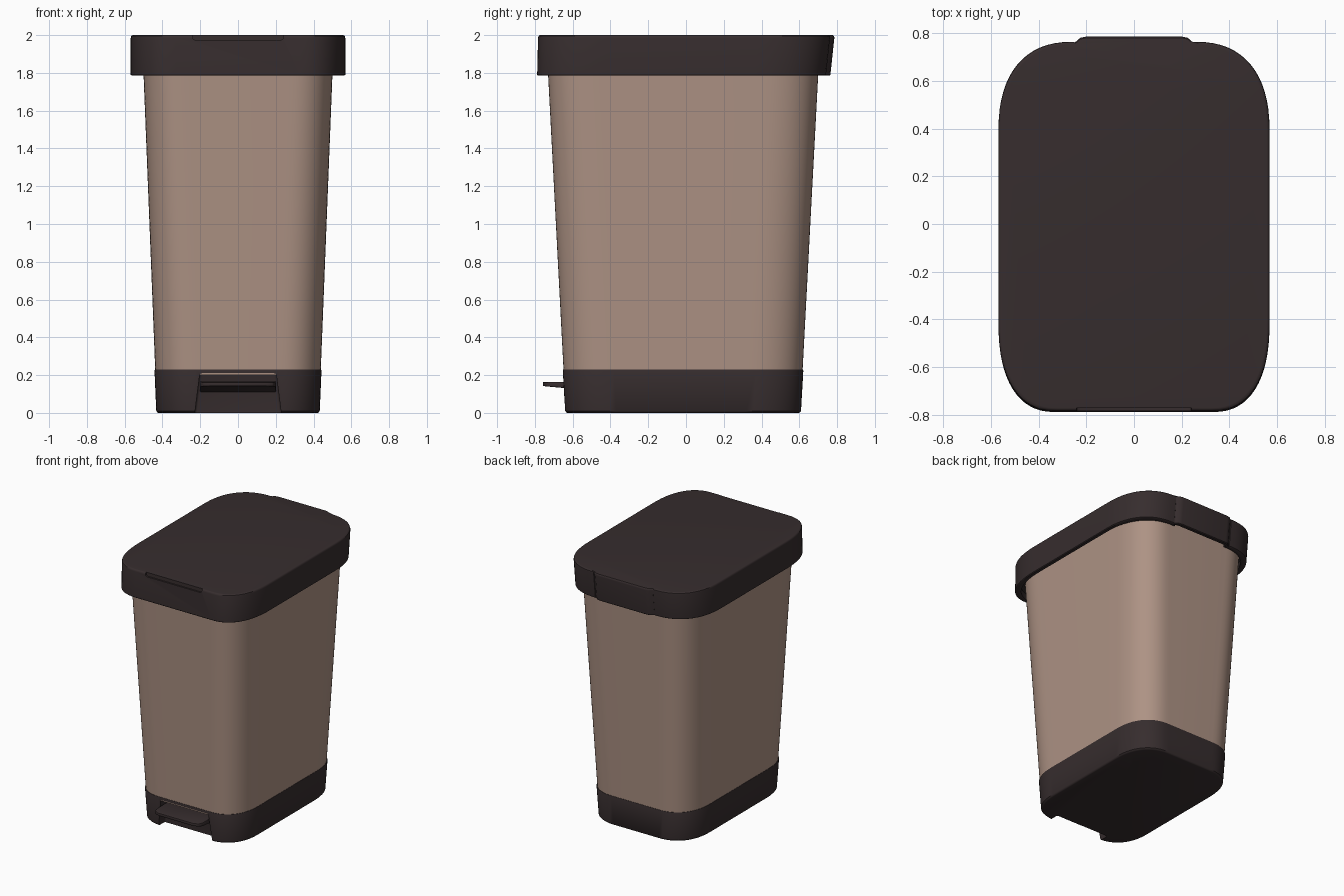
import bpy, bmesh, math

if "Cube" in bpy.data.objects:
    bpy.data.objects.remove(bpy.data.objects["Cube"])


def material(name, rgb):
    m = bpy.data.materials.new(name)
    m.diffuse_color = (*rgb, 1)
    m.use_nodes = True
    m.node_tree.nodes["Principled BSDF"].inputs["Base Color"].default_value = m.diffuse_color
    return m


DARK = material("dark brown plastic", (0.037, 0.026, 0.027))
TAN = material("warm tan plastic", (0.42, 0.29, 0.232))


def outline(hx, yf, yb, front, back, n, tab=0.0):
    """Soft rounded rectangle; front/back = corner radii (rx, ry), n = squareness."""
    pts = []
    for sx, sy, (rx, ry) in ((1, -1, front), (1, 1, back), (-1, 1, back), (-1, -1, front)):
        arc = []
        for i in range(17):
            a = math.pi / 2 * i / 16
            x = hx - rx + rx * max(math.cos(a), 0) ** (2 / n)
            dy = ry - ry * max(math.sin(a), 0) ** (2 / n)
            arc.append((sx * x, yb - dy if sy > 0 else yf + dy))
        pts += arc if sx * sy > 0 else arc[::-1]
        if tab and (sx, sy) == (1, 1):   # raised hinge tab on the back edge
            for x, k in ((.25, 0), (.24, .25), (.225, .8), (.20, 1),
                         (-.20, 1), (-.225, .8), (-.24, .25), (-.25, 0)):
                pts.append((x, yb - .003 + tab * k))
    return pts


def finish(ob, mat, angle=35):
    ob.data.materials.clear()
    ob.data.materials.append(mat)
    bpy.ops.object.select_all(action='DESELECT')
    ob.select_set(True)
    bpy.context.view_layer.objects.active = ob
    bpy.ops.object.shade_smooth_by_angle(angle=math.radians(angle))


def mesh_object(name, bm):
    bmesh.ops.remove_doubles(bm, verts=bm.verts, dist=1e-5)
    bmesh.ops.recalc_face_normals(bm, faces=bm.faces)
    me = bpy.data.meshes.new(name)
    bm.to_mesh(me)
    bm.free()
    ob = bpy.data.objects.new(name, me)
    bpy.context.collection.objects.link(ob)
    return ob


def loft(name, rings):
    """Skin a stack of (z, outline) rings and cap both ends."""
    bm = bmesh.new()
    loops = [[bm.verts.new((x, y, z)) for x, y in pts] for z, pts in rings]
    for a, b in zip(loops, loops[1:]):
        for i in range(len(a)):
            j = (i + 1) % len(a)
            bm.faces.new((a[i], a[j], b[j], b[i]))
    bm.faces.new(loops[0][::-1])
    bm.faces.new(loops[-1])
    return mesh_object(name, bm)


def prism(name, pts, place, lo, hi):
    """Extrude a 2D profile from lo to hi; place maps (u, v, depth) to xyz."""
    bm = bmesh.new()
    a = [bm.verts.new(place(u, v, lo)) for u, v in pts]
    b = [bm.verts.new(place(u, v, hi)) for u, v in pts]
    for i in range(len(a)):
        j = (i + 1) % len(a)
        bm.faces.new((a[i], a[j], b[j], b[i]))
    bm.faces.new(a[::-1])
    bm.faces.new(b)
    return mesh_object(name, bm)


def apply_modifiers(ob):
    bpy.context.view_layer.objects.active = ob
    for m in list(ob.modifiers):
        bpy.ops.object.modifier_apply(modifier=m.name)


def bevel(ob, width, segments):
    m = ob.modifiers.new("bevel", 'BEVEL')
    m.width, m.segments, m.limit_method = width, segments, 'ANGLE'
    apply_modifiers(ob)


def cut(ob, cutter):
    m = ob.modifiers.new("cut", 'BOOLEAN')
    m.operation, m.solver, m.object = 'DIFFERENCE', 'EXACT', cutter
    apply_modifiers(ob)
    bpy.data.objects.remove(cutter)


def bin_ring(z, grow=0.0):
    """Tapered bin wall section at height z."""
    t = (z - .22) / 1.57
    return (z, outline(.438 + .062 * t + grow, -.648 - .082 * t - grow,
                       .617 + .083 * t + grow, (.22, .27), (.24, .29), 2.3))


# Tapered container body
body = loft("bin_body", [bin_ring(.2), bin_ring(1.86)])
finish(body, TAN)

# Base skirt with a pedal recess in the front
base = loft("base", [bin_ring(0, -.008), bin_ring(.003, -.002), bin_ring(.01, .003),
                     bin_ring(.224, .004), bin_ring(.229, .002), bin_ring(.23, -.004)])
front_plane = lambda u, v, d: (u, d, v)
recess = prism("recess_cutter", [(-.235, -.05), (.235, -.05), (.202, .21), (-.202, .21)],
               front_plane, -.9, -.565)
bevel(recess, .012, 3)
cut(base, recess)
finish(base, DARK)

# Foot pedal: thin lip that thickens toward the hinge
pedal = prism("foot_pedal", [(-.758, .163), (-.55, .166), (-.55, .105), (-.64, .131), (-.758, .142)],
              lambda u, v, d: (d, u, v), -.2, .2)
corners = prism("pedal_outline", [(-.2, -.5), (.2, -.5), (.2, -.715), (.185, -.742), (.15, -.758),
                                  (-.15, -.758), (-.185, -.742), (-.2, -.715)],
                lambda u, v, d: (u, v, d), 0, .3)
m = pedal.modifiers.new("round_tip", 'BOOLEAN')
m.operation, m.solver, m.object = 'INTERSECT', 'EXACT', corners
apply_modifiers(pedal)
bpy.data.objects.remove(corners)
bevel(pedal, .004, 2)
finish(pedal, DARK)


def lid_ring(z, inset=0.0):
    """Lid section; the back leans outward toward the top."""
    t = (z - 1.785) / .215
    return (z, outline(.568 - inset, -.788 + .005 * t + inset, .742 + .023 * t - inset,
                       (.24, .38), (.315, .38), 2.4, tab=.025))


# Lid: hollow rim under, soft top edge, slightly sunken top panel
lid = loft("lid", [lid_ring(1.83, .03), lid_ring(1.787, .03), lid_ring(1.785, .026),
                   lid_ring(1.785, .006), lid_ring(1.79, 0), lid_ring(1.985, 0),
                   lid_ring(1.994, .002), lid_ring(1.999, .007), lid_ring(2.0, .012)])

# Shallow finger notch along the front of the lid
notch = prism("notch_cutter", [(-.25, 2.05), (-.238, 1.98), (-.225, 1.972), (.225, 1.972),
                               (.238, 1.98), (.25, 2.05)], front_plane, -.9, -.772)
cut(lid, notch)
finish(lid, DARK)
